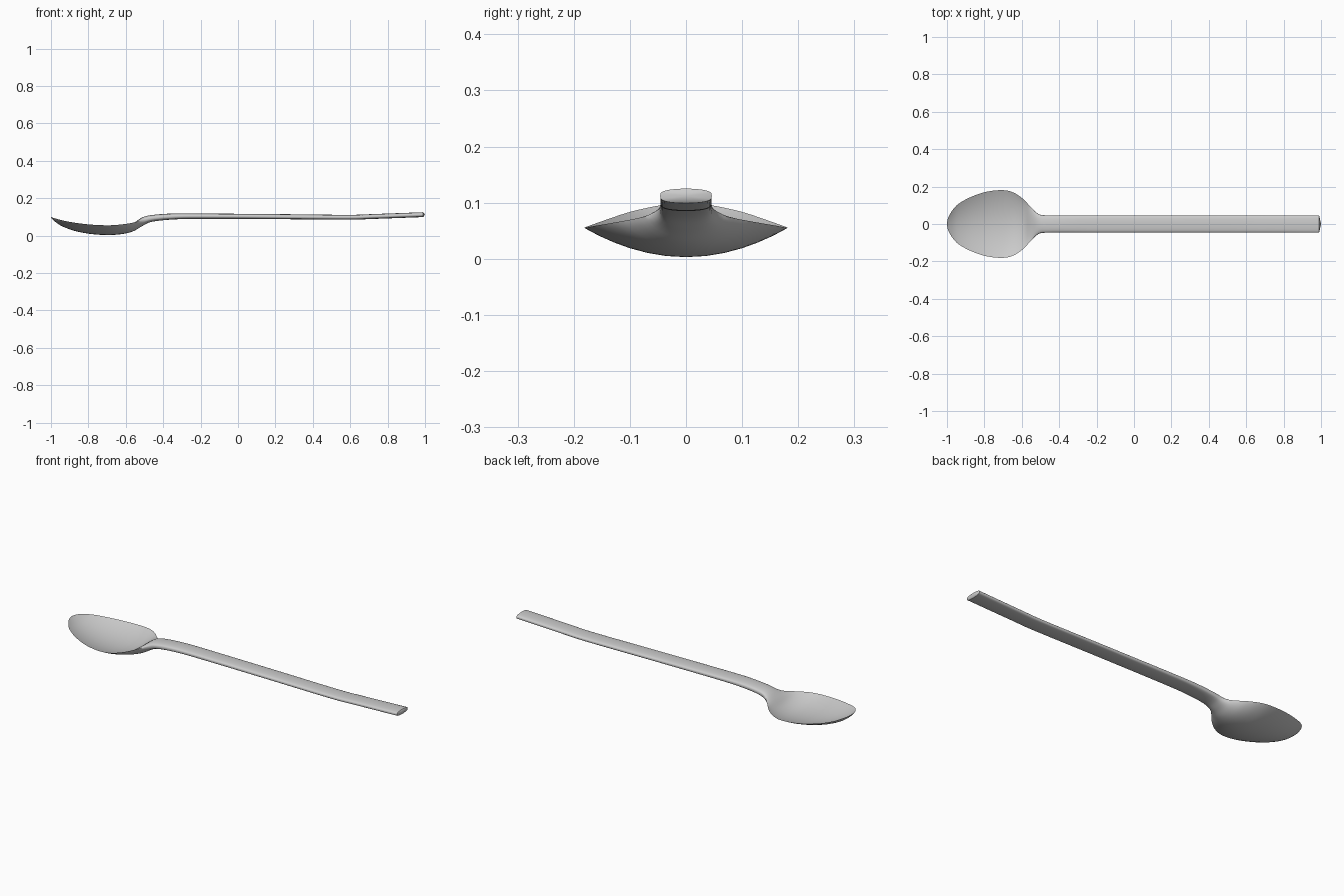
import bpy, bmesh, math

if "Cube" in bpy.data.objects:
    bpy.data.objects.remove(bpy.data.objects["Cube"])

# Stations along the spoon:
# x, half width, edge z, top-centre z, bottom-centre z, roundness exponent
stations = [
    (-1.00, 0.004, 0.099, 0.100, 0.097, 2.0),
    (-0.99, 0.042, 0.096, 0.091, 0.085, 2.0),
    (-0.95, 0.098, 0.084, 0.067, 0.055, 2.0),
    (-0.88, 0.141, 0.070, 0.042, 0.027, 2.0),
    (-0.79, 0.172, 0.059, 0.024, 0.009, 2.0),
    (-0.70, 0.181, 0.055, 0.018, 0.003, 2.0),
    (-0.64, 0.166, 0.058, 0.022, 0.006, 1.9),
    (-0.59, 0.131, 0.064, 0.040, 0.014, 1.7),
    (-0.55, 0.088, 0.072, 0.072, 0.028, 1.3),
    (-0.51, 0.053, 0.081, 0.098, 0.052, 0.8),
    (-0.46, 0.046, 0.093, 0.110, 0.074, 0.65),
    (-0.35, 0.045, 0.102, 0.118, 0.086, 0.6),
    (-0.20, 0.045, 0.104, 0.118, 0.089, 0.6),
    (0.20, 0.045, 0.101, 0.115, 0.088, 0.6),
    (0.58, 0.045, 0.098, 0.111, 0.085, 0.6),
    (0.72, 0.045, 0.102, 0.115, 0.089, 0.6),
    (0.99, 0.046, 0.112, 0.125, 0.099, 0.6),
]
SIDES, STEPS = 32, 4


def spline(p0, p1, p2, p3, t):
    """Catmull-Rom blend of whole stations."""
    return [0.5 * (2 * b + (c - a) * t + (2 * a - 5 * b + 4 * c - d) * t * t
                   + (3 * b - a - 3 * c + d) * t ** 3)
            for a, b, c, d in zip(p0, p1, p2, p3)]


def smooth_stations(pts):
    out = []
    for i in range(len(pts) - 1):
        p0, p3 = pts[max(i - 1, 0)], pts[min(i + 2, len(pts) - 1)]
        out += [spline(p0, pts[i], pts[i + 1], p3, k / STEPS) for k in range(STEPS)]
    return out + [pts[-1]]


def add_ring(bm, x, w, edge, top, bottom, e):
    ring = []
    for k in range(SIDES):
        a = 2 * math.pi * k / SIDES
        s = math.sin(a)
        rise = (top if s > 0 else bottom) - edge
        z = edge + rise * max(abs(s), 1e-6) ** e
        ring.append(bm.verts.new((x, w * math.cos(a), z)))
    return ring


# Bowl, neck and handle lofted as one continuous skin
bm = bmesh.new()
rings = [add_ring(bm, *s) for s in smooth_stations(stations)]
for r0, r1 in zip(rings, rings[1:]):
    for k in range(SIDES):
        n = (k + 1) % SIDES
        bm.faces.new((r0[k], r0[n], r1[n], r1[k]))
bm.faces.new(rings[0])

# Slightly domed handle end
end = rings[-1]
tip = bm.verts.new((1.0, 0, 0.112))
for k in range(SIDES):
    bm.faces.new((end[k], end[(k + 1) % SIDES], tip))
bmesh.ops.recalc_face_normals(bm, faces=bm.faces)

mesh = bpy.data.meshes.new("spoon")
bm.to_mesh(mesh)
bm.free()
spoon = bpy.data.objects.new("spoon", mesh)
bpy.context.collection.objects.link(spoon)
bpy.context.view_layer.objects.active = spoon
spoon.select_set(True)
bpy.ops.object.shade_smooth_by_angle(angle=math.radians(50))
